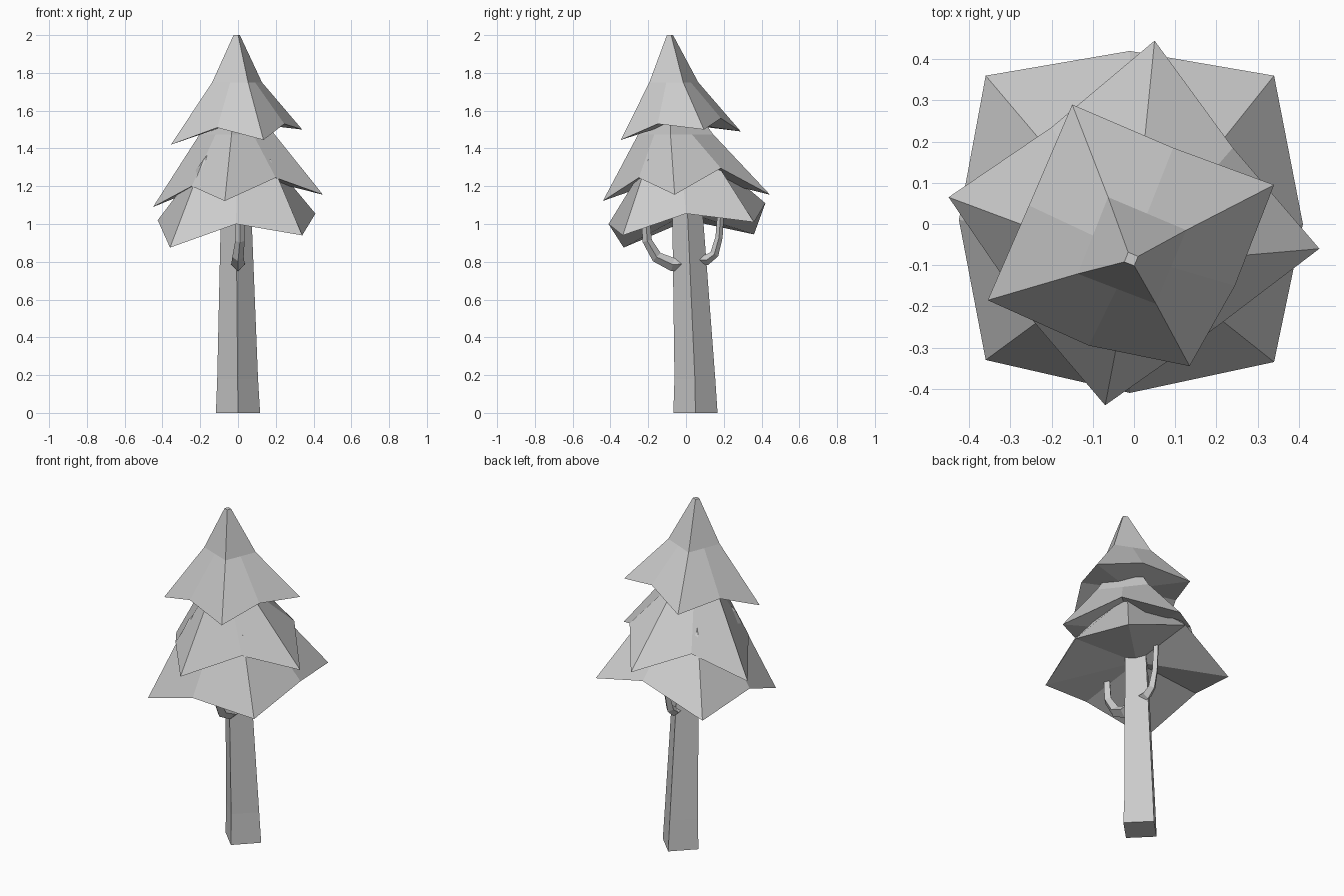
import bpy
import bmesh
import math
from mathutils import Vector

cube = bpy.data.objects.get("Cube")
if cube:
    bpy.data.objects.remove(cube, do_unlink=True)

grey = bpy.data.materials.new("plain_grey")
grey.use_nodes = True
COLOUR = (0.6, 0.6, 0.6, 1)
grey.diffuse_color = COLOUR
grey.node_tree.nodes["Principled BSDF"].inputs["Base Color"].default_value = COLOUR


def loft(name, rings, base=None):
    """Skin rings of points; base is an optional centre point for the underside."""
    bm = bmesh.new()
    loops = [[bm.verts.new(p) for p in ring] for ring in rings]
    n = len(loops[0])
    for low, high in zip(loops, loops[1:]):
        for i in range(n):
            j = (i + 1) % n
            bm.faces.new((low[i], low[j], high[j], high[i]))
    bm.faces.new(loops[-1])
    if base:
        centre = bm.verts.new(base)
        for i in range(n):
            bm.faces.new((centre, loops[0][(i + 1) % n], loops[0][i]))
    else:
        bm.faces.new(loops[0][::-1])
    bmesh.ops.recalc_face_normals(bm, faces=bm.faces)
    mesh = bpy.data.meshes.new(name)
    bm.to_mesh(mesh)
    bm.free()
    mesh.materials.append(grey)
    obj = bpy.data.objects.new(name, mesh)
    bpy.context.collection.objects.link(obj)
    return obj


def square_ring(corners):
    """Insert the midpoint of every side between the four corners."""
    ring = []
    for i, c in enumerate(corners):
        ring += [c, (c + corners[(i + 1) % 4]) / 2]
    return ring


def tier(name, tips, notches, waist, waist_size, top, top_size, base):
    """Drooping four-pointed skirt: pointed rim, square waist, small square top."""
    rim = []
    for t, m in zip(tips, notches):
        rim += [Vector(t), Vector(m)]
    middle = sum((Vector(t) for t in tips), Vector()) / 4
    rings = [rim]
    for centre, size in ((waist, waist_size), (top, top_size)):
        corners = []
        for t in tips:
            d = Vector(t) - middle
            d.z = 0
            corners.append(Vector(centre) + d.normalized() * size)
        rings.append(square_ring(corners))
    return loft(name, rings, base)


def branch(name, path, widths):
    """Four-sided tapering limb bent in the y-z plane."""
    pts = [Vector(p) for p in path]
    side = Vector((1, 0, 0))
    rings = []
    for i, (p, w) in enumerate(zip(pts, widths)):
        along = (pts[min(i + 1, len(pts) - 1)] - pts[max(i - 1, 0)]).normalized()
        up = along.cross(side).normalized()
        rings.append([p + side * w, p + up * w, p - side * w, p - up * w])
    return loft(name, rings)


# Leaning trunk with a diamond section
trunk = []
for x, y, z, r in ((0, 0.05, 0, 0.117), (-0.002, 0.047, 0.18, 0.108),
                   (-0.01, 0.007, 1.08, 0.08)):
    trunk.append([Vector((x + r * math.cos(a), y + r * math.sin(a), z))
                  for a in (0, math.pi / 2, math.pi, -math.pi / 2)])
loft("trunk", trunk)

# Side branches reaching up into the foliage
branch("front_branch", [(0, 0, 0.79), (0, -0.07, 0.785), (0, -0.155, 0.825),
                        (0.01, -0.205, 0.91), (0.01, -0.215, 1.04)],
       (0.04, 0.036, 0.03, 0.025, 0.022))
branch("back_branch", [(0, 0.04, 0.81), (0, 0.11, 0.81), (0, 0.15, 0.84),
                       (0, 0.175, 0.93), (0, 0.185, 1.08)],
       (0.03, 0.028, 0.023, 0.019, 0.017))

# Foliage tiers, rim listed counter-clockwise
tier("lower_foliage",
     [(0.34, 0.36, 1.01), (-0.36, 0.36, 0.945), (-0.36, -0.33, 0.875), (0.34, -0.335, 0.94)],
     [(-0.01, 0.42, 1.11), (-0.425, 0.01, 1.02), (-0.01, -0.41, 1.0), (0.41, 0.0, 1.055)],
     (-0.005, -0.025, 1.34), 0.25, (-0.005, -0.05, 1.5), 0.08, (-0.01, 0.01, 1.06))
tier("middle_foliage",
     [(0.45, -0.06, 1.155), (0.05, 0.445, 1.155), (-0.45, 0.065, 1.09), (-0.07, -0.44, 1.122)],
     [(0.24, 0.185, 1.295), (-0.2, 0.235, 1.25), (-0.245, -0.235, 1.2), (0.2, -0.25, 1.245)],
     (-0.005, -0.055, 1.475), 0.2, (-0.005, -0.07, 1.72), 0.04, (-0.005, -0.02, 1.27))
tier("upper_foliage",
     [(0.34, 0.095, 1.5), (-0.15, 0.29, 1.49), (-0.355, -0.185, 1.42), (0.135, -0.345, 1.445)],
     [(0.095, 0.185, 1.56), (-0.255, 0.045, 1.52), (-0.11, -0.295, 1.51), (0.245, -0.15, 1.53)],
     (-0.006, -0.065, 1.75), 0.142, (-0.007, -0.085, 2.0), 0.018, (-0.005, -0.05, 1.54))
